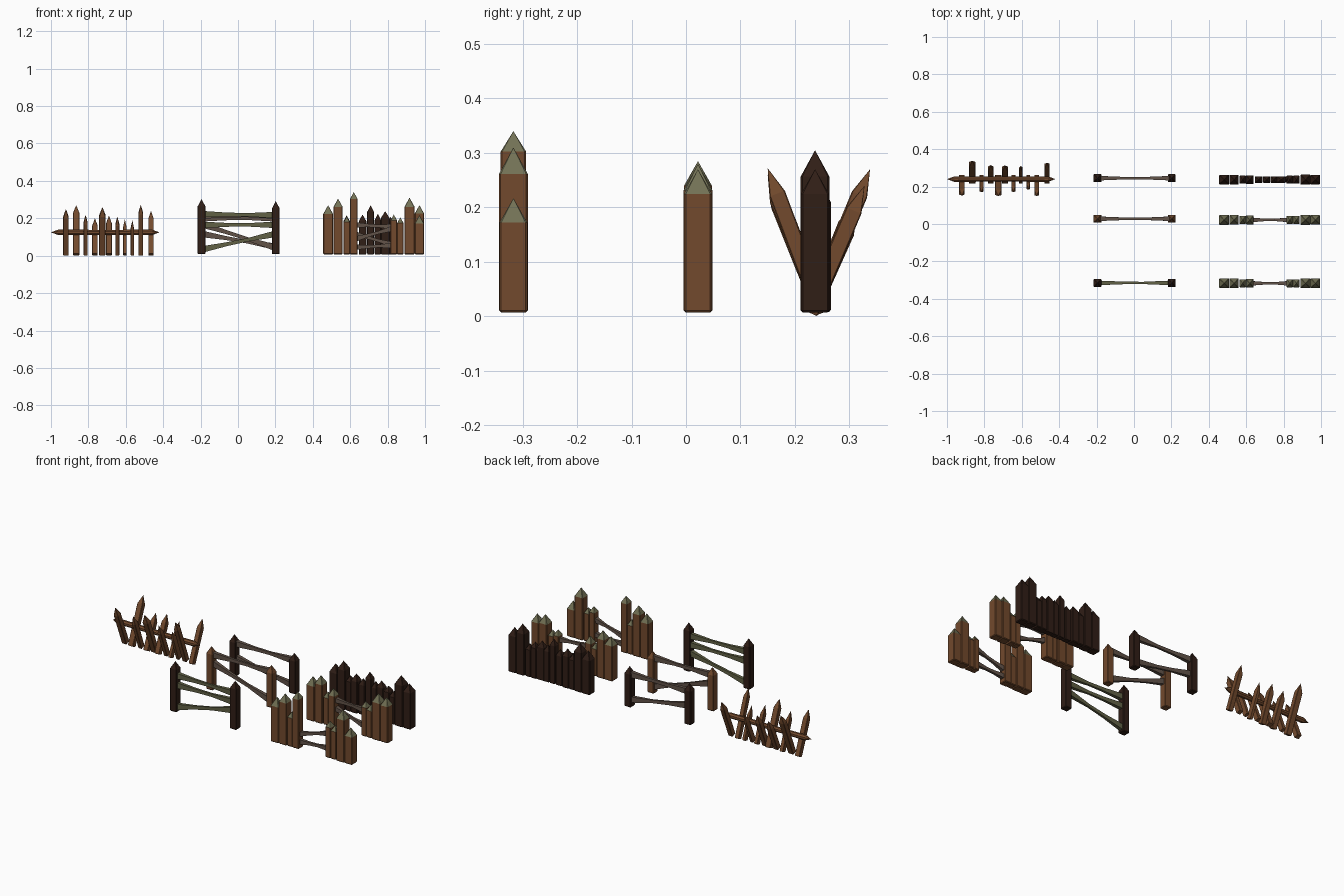
import bpy, bmesh
from mathutils import Vector

if "Cube" in bpy.data.objects:
    bpy.data.objects.remove(bpy.data.objects["Cube"])


def material(name, r, g, b):
    m = bpy.data.materials.new(name)
    m.diffuse_color = (r, g, b, 1)
    m.use_nodes = True
    m.node_tree.nodes["Principled BSDF"].inputs["Base Color"].default_value = m.diffuse_color
    return m


BROWN = material("brown_wood", .17, .068, .026)
DARK = material("dark_wood", .03, .013, .008)
TIP = material("weathered_tip", .17, .165, .09)
OLIVE = material("olive_wood", .12, .12, .06)
GREY = material("grey_wood", .12, .085, .065)


def loft(name, rings, section, u, v, mat, tip_mat=None):
    """Skin a section through rings of (centre, half_u, half_v); cap both ends.
    The last span gets tip_mat."""
    bm = bmesh.new()
    loops = [[bm.verts.new(c + u * (a * hu) + v * (b * hv)) for a, b in section]
             for c, hu, hv in rings]
    n = len(section)
    for k, (lo, hi) in enumerate(zip(loops, loops[1:])):
        for i in range(n):
            j = (i + 1) % n
            f = bm.faces.new((lo[i], lo[j], hi[j], hi[i]))
            if tip_mat and k == len(rings) - 2:
                f.material_index = 1
    bm.faces.new(loops[0][::-1])
    bm.faces.new(loops[-1]).material_index = 1 if tip_mat else 0
    bmesh.ops.remove_doubles(bm, verts=bm.verts, dist=.0002)
    bmesh.ops.recalc_face_normals(bm, faces=bm.faces)
    me = bpy.data.meshes.new(name)
    bm.to_mesh(me)
    bm.free()
    me.materials.append(mat)
    if tip_mat:
        me.materials.append(tip_mat)
    ob = bpy.data.objects.new(name, me)
    bpy.context.collection.objects.link(ob)
    return ob


X, Y, Z = Vector((1, 0, 0)), Vector((0, 1, 0)), Vector((0, 0, 1))
SQUARE = [(-1, -1), (1, -1), (1, 1), (-1, 1)]
K = .88
CHAMFERED = [(-K, -1), (K, -1), (1, -K), (1, K), (K, 1), (-K, 1), (-1, K), (-1, -K)]
OCTAGON = [(-.41, -1), (.41, -1), (1, -.41), (1, .41), (.41, 1), (-.41, 1), (-1, .41), (-1, -.41)]


def stake(name, base, top, w, d, tip, mat, tip_mat=None):
    """Sharpened square post from base to top."""
    base, top = Vector(base), Vector(top)
    axis = (top - base).normalized()
    v = axis.cross(X).normalized()
    rings = [(base, w * .43, d * .43), (base + axis * .004, w / 2, d / 2),
             (top - axis * tip, w / 2, d / 2), (top, 0, 0)]
    return loft(name, rings, CHAMFERED, X, v, mat, tip_mat)


def rail(name, x0, z0, x1, z1, y, mat, end=.017, mid=.009):
    """Board with a narrowed waist, running between two posts."""
    a, b = Vector((x0, y, z0)), Vector((x1, y, z1))
    up = (b - a).normalized().cross(Y) * -1
    rings = [(a, .012, end), (a.lerp(b, .33), .007, mid * 1.15),
             (a.lerp(b, .62), .006, mid), (b, .012, end)]
    return loft(name, rings, SQUARE, Y, up, mat)


# Spiked barrier: pointed pole with stakes leaning alternately forward and back
pole = [(-1, 0), (-.96, .015), (-.7, .013), (-.46, .015), (-.42, 0)]
loft("barrier_pole", [(Vector((x, .24, .125)), r, r) for x, r in pole], OCTAGON, Y, Z, BROWN)
# x, tip y, tip z, width
leaning = [(-.92, .152, .25, .03), (-.865, .338, .27, .034), (-.815, .17, .22, .022),
           (-.765, .315, .20, .03), (-.725, .15, .26, .034), (-.69, .313, .215, .03),
           (-.645, .17, .21, .022), (-.605, .31, .195, .018), (-.565, .183, .19, .018),
           (-.52, .15, .272, .026), (-.465, .328, .24, .028)]
for x, ty, tz, w in leaning:
    by = .25 if ty < .24 else .228
    stake("barrier_stake", (x, by, .006), (x, ty, tz), w, .03, .05, BROWN)

# Rail fences: y, left height, right height, post colour, rail colour, rails (z left, z right)
fences = [(-.315, .303, .292, DARK, OLIVE, [(.222, .217), (.165, .165), (.035, .115)]),
          (.028, .262, .255, BROWN, GREY, [(.215, .215), (.165, .045)]),
          (.245, .25, .245, DARK, GREY, [(.20, .20), (.115, .05)])]
for y, hl, hr, post_mat, rail_mat, rails in fences:
    for x, h in ((-.195, hl), (.202, hr)):
        stake("fence_post", (x, y, .008), (x, y, h), .042, .042, .04, post_mat)
    for zl, zr in rails:
        rail("fence_rail", -.185, zl, .192, zr, y, rail_mat)

# Palisades: shared stake positions and widths, own heights
spots = [(.482, .053), (.535, .05), (.581, .034), (.619, .042),
         (.833, .034), (.868, .034), (.917, .054), (.97, .05)]
walls = [(-.317, BROWN, TIP, [.27, .305, .21, .34, .22, .205, .31, .217]),
         (.022, BROWN, TIP, [.265, .285, .20, .23, .21, .20, .28, .27]),
         (.237, DARK, None, [.26, .29, .215, .235, .22, .20, .305, .27])]
for y, mat, tip_mat, heights in walls:
    for (x, w), h in zip(spots, heights):
        stake("palisade_stake", (x, y, .007), (x, y, h), w, w * .5 + .026, w * .9, mat, tip_mat)

# Gap rails of the two broken palisades
for y, pairs in ((-.317, [(.09, .145), (.045, .055)]), (.022, [(.165, .155), (.115, .06)])):
    for zl, zr in pairs:
        rail("gap_rail", .63, zl, .825, zr, y, GREY, .014, .008)

# Middle stakes that complete the rear palisade
for x, h, w in ((.666, .22, .04), (.709, .27, .036), (.748, .225, .034), (.787, .238, .044)):
    stake("palisade_stake", (x, .237, .007), (x, .237, h), w, .036, .035, DARK)
stake("palisade_stake", (.815, .237, .007), (.815, .237, .21), .022, .032, .03, DARK)
